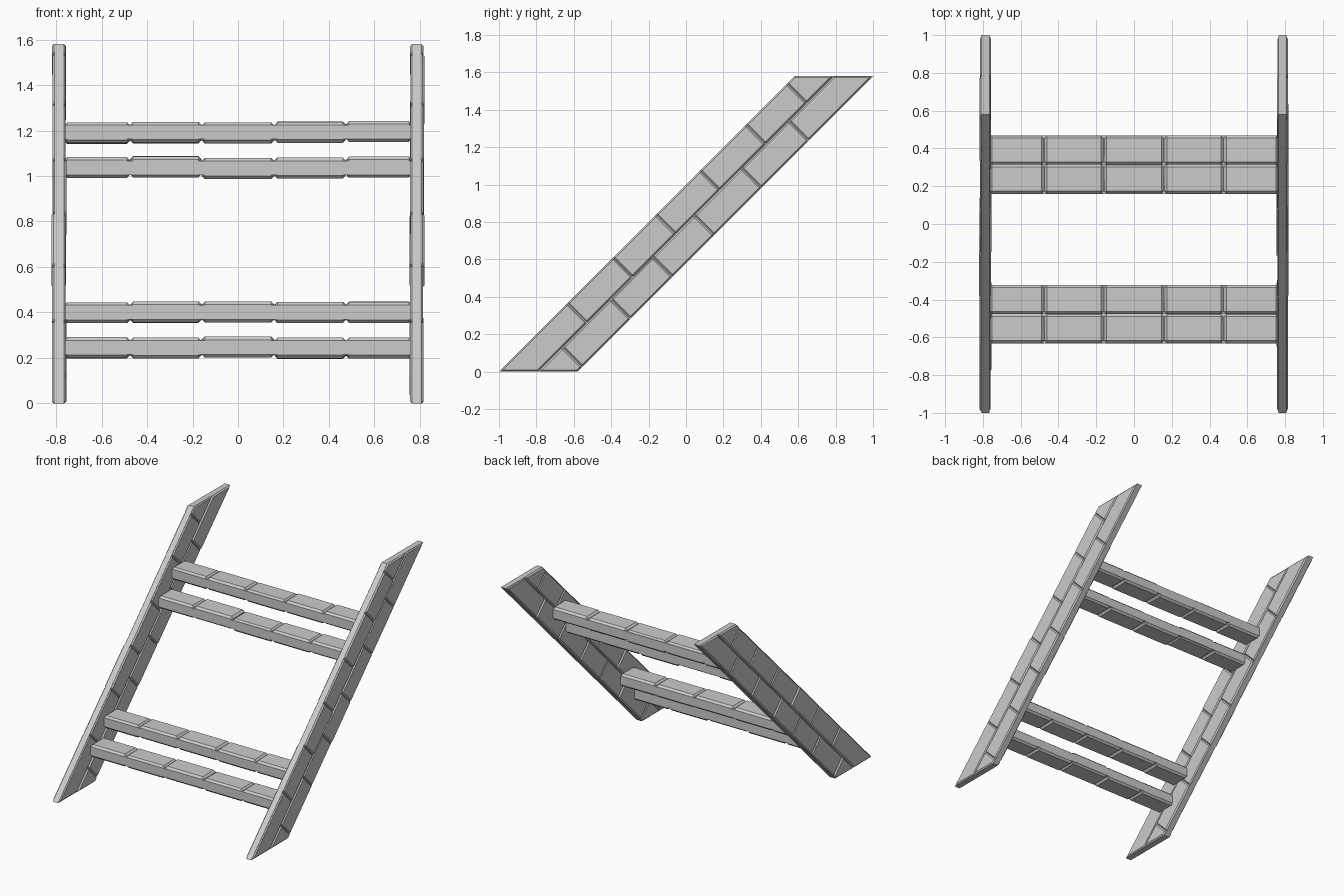
import bpy, bmesh, random
from mathutils import Vector

if "Cube" in bpy.data.objects:
    bpy.data.objects.remove(bpy.data.objects["Cube"])

random.seed(4)
H = 1.58


def clip(poly, a, b, c):
    """Keep the part of a convex 2D polygon where a*y + b*z <= c."""
    out = []
    for p, q in zip(poly, poly[1:] + poly[:1]):
        dp, dq = a * p[0] + b * p[1] - c, a * q[0] + b * q[1] - c
        if dp <= 0:
            out.append(p)
        if dp * dq < 0:
            t = dp / (dp - dq)
            out.append((p[0] + t * (q[0] - p[0]), p[1] + t * (q[1] - p[1])))
    return out


def slab(v0, v1, u0=-9, u1=9):
    """Region between sloped lines v = z - y and cross joints u = z + y."""
    poly = [(-3, 0), (3, 0), (3, H), (-3, H)]
    for a, b, c in ((-1, 1, v1), (1, -1, -v0), (1, 1, u1), (-1, -1, -u0)):
        poly = clip(poly, a, b, c)
    return poly


def add_prism(bm, poly, x0, x1, bevel, jitter=0.0):
    """Extrude a yz polygon along x and chamfer its edges."""
    part = bmesh.new()
    ends = [[part.verts.new((x, y, z)) for y, z in poly] for x in (x0, x1)]
    part.faces.new(ends[0])
    part.faces.new(ends[1][::-1])
    n = len(poly)
    for i in range(n):
        j = (i + 1) % n
        part.faces.new((ends[0][j], ends[0][i], ends[1][i], ends[1][j]))
    bmesh.ops.recalc_face_normals(part, faces=part.faces[:])
    if jitter:
        for ring in ends:
            d = random.uniform(-jitter, jitter)
            for v in ring:
                v.co.x += d
    if bevel:
        bmesh.ops.bevel(part, geom=part.edges[:], offset=bevel, segments=1,
                        affect='EDGES', clamp_overlap=True)
    tmp = bpy.data.meshes.new("tmp")
    part.to_mesh(tmp)
    part.free()
    bm.from_mesh(tmp)
    bpy.data.meshes.remove(tmp)


def make_object(name, bm):
    me = bpy.data.meshes.new(name)
    bm.to_mesh(me)
    bm.free()
    ob = bpy.data.objects.new(name, me)
    bpy.context.collection.objects.link(ob)


# Sloping side walls: two staggered rows of stones over a solid core
upper = [-9, -0.27, 0.22, 0.68, 1.15, 1.64, 2.08, 9]
lower = [-9, -0.53, -0.015, 0.435, 0.88, 1.385, 1.89, 9]
for side, name in ((-1, "left_stringer"), (1, "right_stringer")):
    bm = bmesh.new()
    cx = side * 0.787
    add_prism(bm, slab(0.58, 1.0), cx - 0.021, cx + 0.021, 0)
    for joints, v0, v1 in ((upper, 0.79, 1.0), (lower, 0.58, 0.79)):
        for u0, u1 in zip(joints, joints[1:]):
            add_prism(bm, slab(v0, v1, u0, u1), cx - 0.03, cx + 0.03, 0.009, 0.003)
    make_object(name, bm)

# Treads: five chamfered blocks each, with a core filling the joints
xs = [-0.765, -0.475, -0.16, 0.16, 0.475, 0.765]
treads = [(-0.632, 0.20), (-0.477, 0.355), (0.16, 0.99), (0.314, 1.147)]
for k, (y, z) in enumerate(treads):
    bm = bmesh.new()
    w, h, c = 0.155, 0.092, 0.015
    core = [(y, z + c), (y + c, z + c), (y + w - c, z + c), (y + w, z + c),
            (y + w, z + h - c), (y, z + h - c)]
    add_prism(bm, [core[0], core[3], core[4], core[5]], xs[0], xs[-1], 0)
    levels = [random.uniform(-0.004, 0.004) for _ in xs]
    for i in range(5):
        d = levels[i]
        e = random.uniform(-0.003, 0.003)
        box = [(y, z + d), (y + w, z + d + e), (y + w, z + h + d + e), (y, z + h + d)]
        add_prism(bm, box, xs[i], xs[i + 1], 0.014)
    make_object("tread_%d" % (k + 1), bm)
